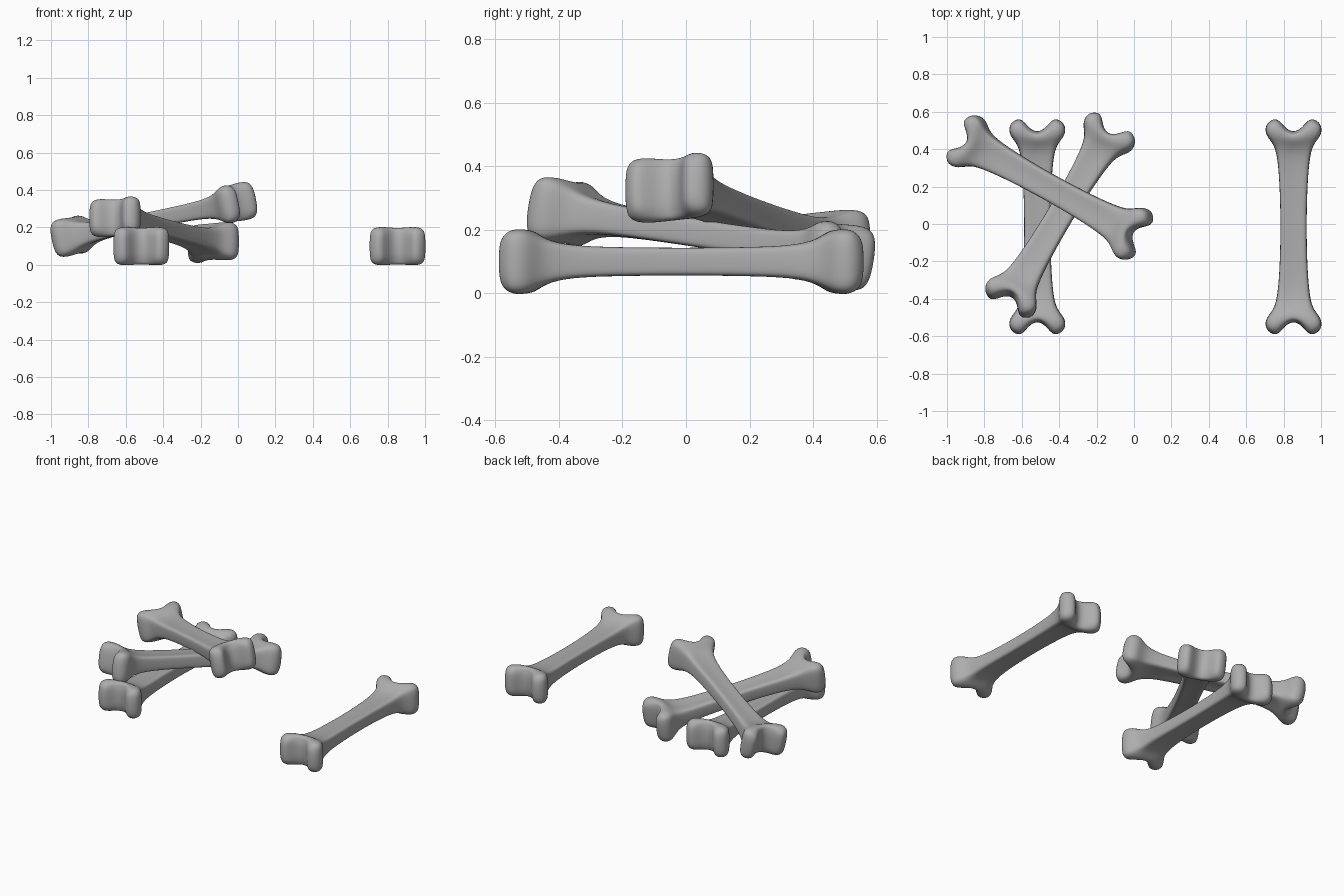
import bpy, bmesh, math
from mathutils import Matrix, Vector

if "Cube" in bpy.data.objects:
    bpy.data.objects.remove(bpy.data.objects["Cube"])

# One bone half: rows from tip to middle.
# Each row: half height, then (x, y) for centre, inner, knob and outer columns.
ROWS = [
    (.080, [(0, .505), (.043, .525), (.085, .584), (.128, .568)]),
    (.106, [(0, .490), (.045, .505), (.095, .545), (.152, .538)]),
    (.105, [(0, .460), (.042, .465), (.095, .485), (.150, .488)]),
    (.072, [(0, .425), (.036, .425), (.072, .435), (.102, .440)]),
    (.051, [(0, .350), (.030, .350), (.058, .352), (.084, .355)]),
    (.046, [(0, .200), (.027, .200), (.052, .200), (.073, .200)]),
    (.044, [(0, .000), (.025, .000), (.048, .000), (.069, .000)]),
]
LEVELS = [-1, -.6, .6, 1]
NX, NY, NZ = 7, 2 * len(ROWS) - 1, len(LEVELS)

bone_grey = bpy.data.materials.new("bone_grey")
bone_grey.diffuse_color = (.42, .42, .42, 1)
bone_grey.use_nodes = True
bone_grey.node_tree.nodes["Principled BSDF"].inputs["Base Color"].default_value = bone_grey.diffuse_color


def cage_point(i, j, k):
    """Place a box lattice point on the bone cage, mirrored both ways."""
    col, row = i - 3, j - len(ROWS) + 1
    h, pts = ROWS[len(ROWS) - 1 - abs(row)]
    x, y = pts[abs(col)]
    # dip between the knobs, rounded long edges
    h *= (.93, .95, 1, .9)[abs(col)]
    if abs(col) == 3 and abs(LEVELS[k]) == 1:
        x *= .93
    if abs(row) == len(ROWS) - 1 and abs(LEVELS[k]) == 1:
        y -= .01
    return Vector((math.copysign(x, col), math.copysign(y, row), h * LEVELS[k]))


def make_bone_mesh():
    bm = bmesh.new()
    verts = {}

    def v(*key):
        if key not in verts:
            verts[key] = bm.verts.new(cage_point(*key))
        return verts[key]

    # Skin the six sides of the lattice box
    size = (NX, NY, NZ)
    for axis in range(3):
        a, b = [n for n in range(3) if n != axis]
        for side in (0, size[axis] - 1):
            for p in range(size[a] - 1):
                for q in range(size[b] - 1):
                    quad = []
                    for dp, dq in ((0, 0), (1, 0), (1, 1), (0, 1)):
                        key = [0, 0, 0]
                        key[axis], key[a], key[b] = side, p + dp, q + dq
                        quad.append(v(*key))
                    bm.faces.new(quad)
    bmesh.ops.recalc_face_normals(bm, faces=bm.faces)
    for f in bm.faces:
        f.smooth = True
    mesh = bpy.data.meshes.new("bone")
    bm.to_mesh(mesh)
    bm.free()
    mesh.materials.append(bone_grey)
    return mesh


bone_mesh = make_bone_mesh()


def add_bone(name, location, yaw=0, tilt=0, tilt_axis='X'):
    ob = bpy.data.objects.new(name, bone_mesh)
    bpy.context.collection.objects.link(ob)
    ob.matrix_world = (Matrix.Translation(location)
                       @ Matrix.Rotation(math.radians(tilt), 4, tilt_axis)
                       @ Matrix.Rotation(math.radians(yaw), 4, 'Z'))
    sub = ob.modifiers.new("smooth", 'SUBSURF')
    sub.levels = sub.render_levels = 2


# Lone bone on the ground, then the stacked pile of three
add_bone("single_bone", (.853, -.015, .1))
add_bone("pile_bottom_bone", (-.517, -.015, .1))
add_bone("pile_middle_bone", (-.395, .047, .188), -30.5, -9, 'X')
add_bone("pile_top_bone", (-.45, .195, .243), 61.5, -11.5, 'Y')
